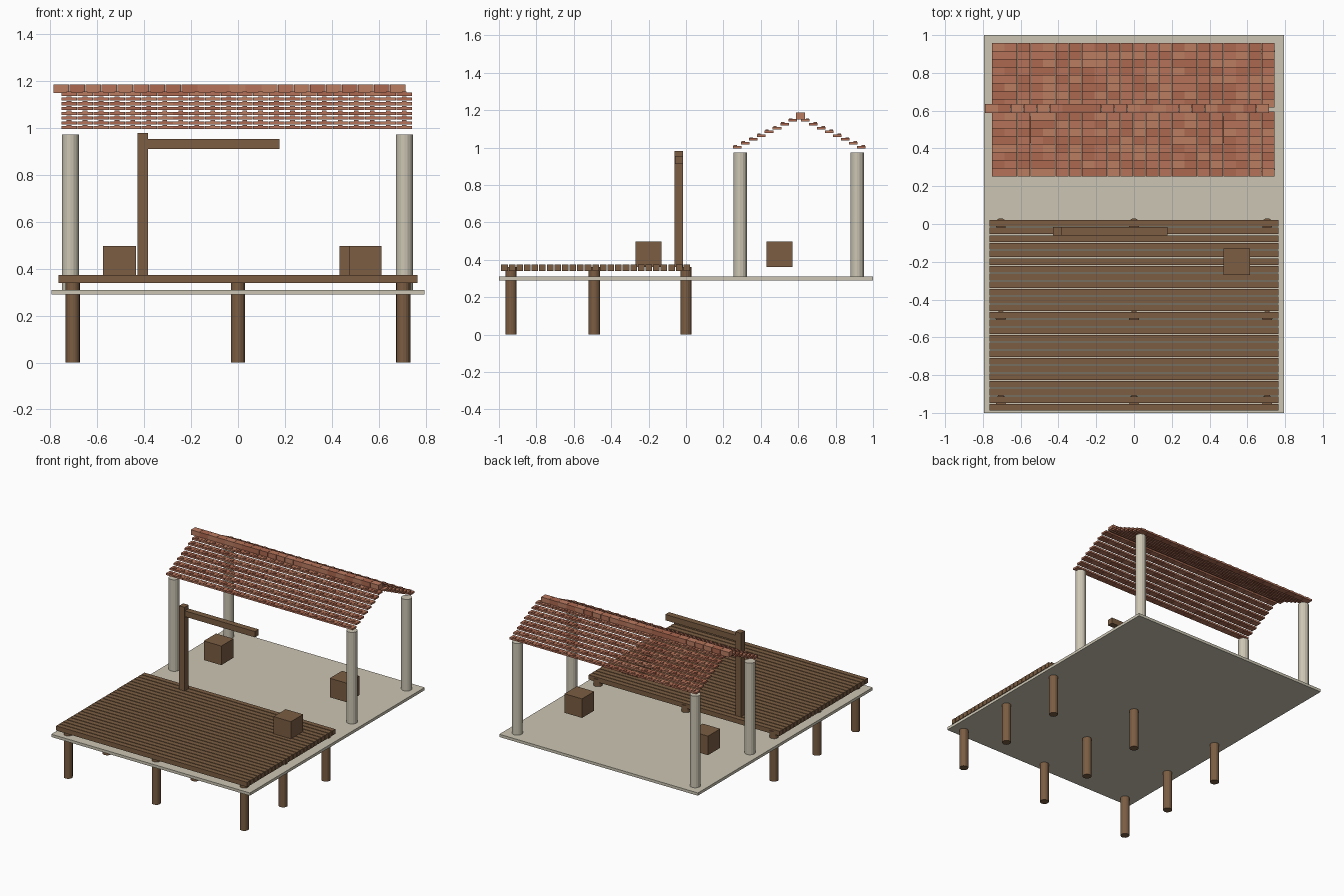
import bpy, bmesh, random
from mathutils import Matrix, Vector

if "Cube" in bpy.data.objects:
    bpy.data.objects.remove(bpy.data.objects["Cube"])

random.seed(4)


def material(name, rgb):
    m = bpy.data.materials.new(name)
    m.diffuse_color = (*rgb, 1)
    m.use_nodes = True
    m.node_tree.nodes["Principled BSDF"].inputs["Base Color"].default_value = m.diffuse_color
    return m


WOOD = material("wood", (0.20, 0.11, 0.055))
STONE = material("limewash", (0.60, 0.56, 0.45))
CLAYS = [material("clay_%d" % i, c) for i, c in enumerate(
    [(0.46, 0.17, 0.10), (0.41, 0.14, 0.08), (0.50, 0.20, 0.12)])]


def add_box(bm, lo, hi, mat=0):
    lo, hi = Vector(lo), Vector(hi)
    m = Matrix.Translation((lo + hi) / 2) @ Matrix.Diagonal((*(hi - lo), 1))
    verts = bmesh.ops.create_cube(bm, size=1, matrix=m)["verts"]
    for f in {f for v in verts for f in v.link_faces}:
        f.material_index = mat


def finish(bm, name, mats):
    me = bpy.data.meshes.new(name)
    bm.to_mesh(me)
    bm.free()
    for m in mats:
        me.materials.append(m)
    ob = bpy.data.objects.new(name, me)
    bpy.context.collection.objects.link(ob)
    return ob


def box(name, lo, hi, mat):
    bm = bmesh.new()
    add_box(bm, lo, hi)
    return finish(bm, name, [mat])


def post(name, x, y, r, z0, z1, mat):
    bm = bmesh.new()
    bmesh.ops.create_cone(bm, cap_ends=True, segments=16, radius1=r, radius2=r,
                          depth=z1 - z0,
                          matrix=Matrix.Translation((x, y, (z0 + z1) / 2)))
    return finish(bm, name, [mat])


# Floor slab
box("floor_slab", (-0.795, -1, 0.29), (0.795, 1, 0.31), STONE)

# Wooden stilts under the deck
for x in (-0.705, 0, 0.705):
    for y in (-0.935, -0.49, 0):
        post("stilt", x, y, 0.03, 0, 0.362, WOOD)

# Deck planks
for i in range(25):
    y = -0.988 + i * 0.0406
    box("deck_plank", (-0.765, y, 0.34), (0.765, y + 0.035, 0.374), WOOD)

# Round columns carrying the roof
for x in (-0.715, 0.71):
    for y in (0.29, 0.915):
        post("roof_column", x, y, 0.036, 0.29, 0.973, STONE)

# Upright and arm standing on the deck
box("gallows_upright", (-0.428, -0.062, 0.36), (-0.384, -0.016, 0.98), WOOD)
box("gallows_arm", (-0.384, -0.06, 0.912), (0.178, -0.017, 0.954), WOOD)

# Crates
for x, y in ((0.543, -0.2), (-0.505, 0.5), (0.504, 0.5)):
    box("crate", (x - 0.07, y - 0.07, 0.36), (x + 0.07, y + 0.07, 0.498), WOOD)

# Stepped roof tiles, each with a small raised knob
COLS, ROWS, PITCH, MID = 22, 8, 0.0681, 0.605
for side, name in ((-1, "front_roof_tiles"), (1, "back_roof_tiles")):
    bm = bmesh.new()
    for c in range(COLS):
        x = -0.753 + c * PITCH
        for r in range(ROWS):
            outer = MID + side * (0.354 - r * 0.0425)
            inner = outer - side * 0.046
            z = 0.996 + r * 0.0203
            k = random.randrange(3)
            add_box(bm, (x, min(outer, inner), z),
                    (x + PITCH - 0.002, max(outer, inner), z + 0.013), k)
            ky, kx = outer - side * 0.012, x + PITCH / 2 - 0.002
            add_box(bm, (kx - 0.01, ky - 0.009, z + 0.002),
                    (kx + 0.01, ky + 0.009, z + 0.018), k)
    finish(bm, name, CLAYS)

# Ridge caps
bm = bmesh.new()
for c in range(COLS):
    x = -0.788 + c * 0.0684
    add_box(bm, (x, 0.587, 1.15), (x + 0.067, 0.636, 1.186), random.randrange(3))
finish(bm, "ridge_caps", CLAYS)
